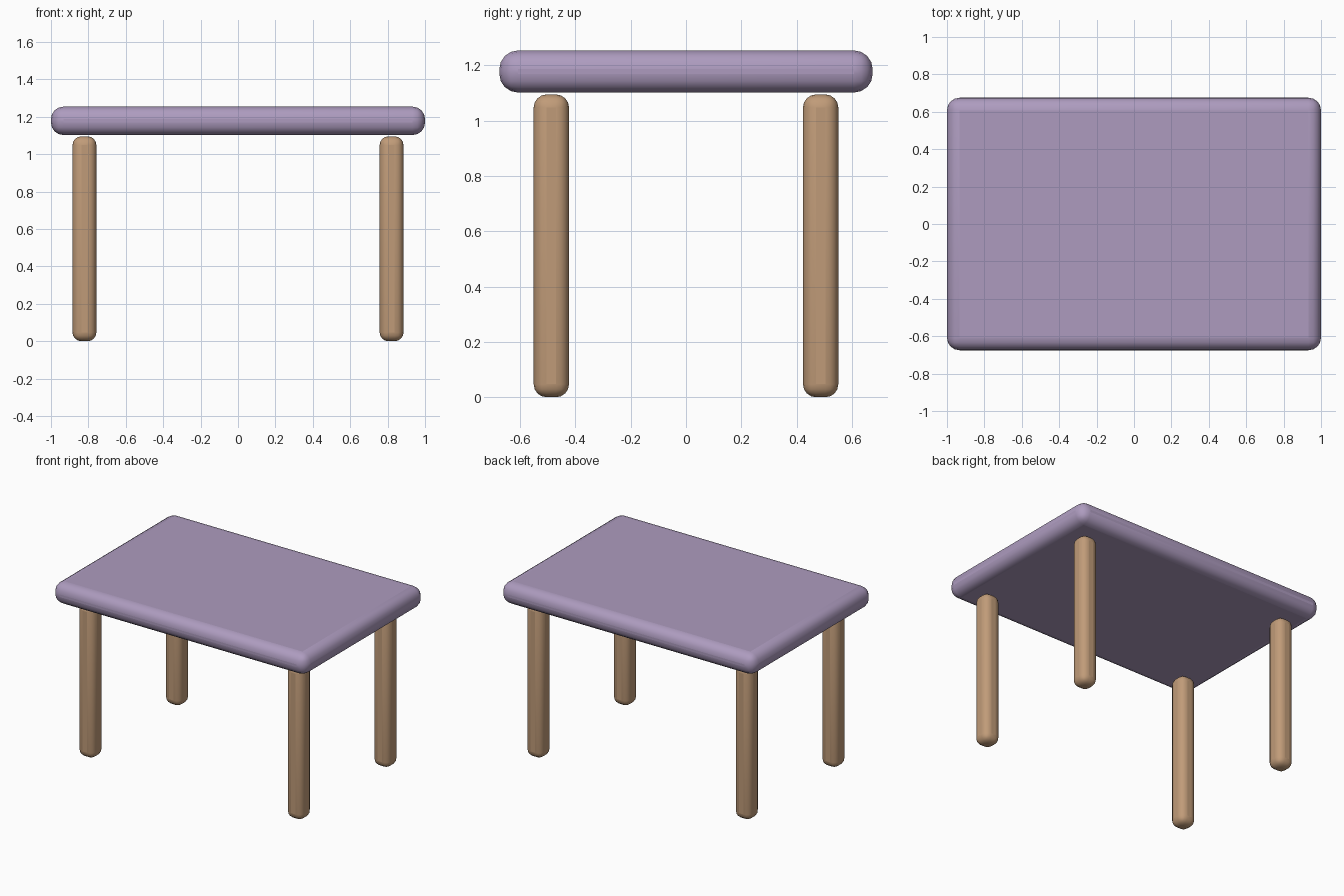
import bpy
import math

if "Cube" in bpy.data.objects:
    bpy.data.objects.remove(bpy.data.objects["Cube"])


def material(name, color):
    mat = bpy.data.materials.new(name)
    mat.diffuse_color = color
    mat.use_nodes = True
    mat.node_tree.nodes["Principled BSDF"].inputs["Base Color"].default_value = mat.diffuse_color
    return mat


def rounded_box(name, center, size, radius, mat):
    bpy.ops.mesh.primitive_cube_add(size=1, location=center)
    obj = bpy.context.object
    obj.name = name
    obj.scale = size
    bpy.ops.object.transform_apply(location=False, rotation=False, scale=True)
    bevel = obj.modifiers.new("rounding", 'BEVEL')
    bevel.width = radius
    bevel.segments = 4
    obj.data.materials.append(mat)
    bpy.ops.object.shade_smooth_by_angle(angle=math.radians(40))
    return obj


purple = material("purple_top", (0.42, 0.33, 0.52, 1))
wood = material("wood_legs", (0.53, 0.33, 0.19, 1))

# Thick cushioned table top
rounded_box("table_top", (0, 0, 1.178), (2.0, 1.35, 0.152), 0.067, purple)

# Four rounded legs, ending just under the top
for side, sx in (("left", -1), ("right", 1)):
    for end, sy in (("front", -1), ("back", 1)):
        rounded_box(f"{end}_{side}_leg", (sx * 0.821, sy * 0.487, 0.5475),
                    (0.128, 0.128, 1.095), 0.047, wood)
